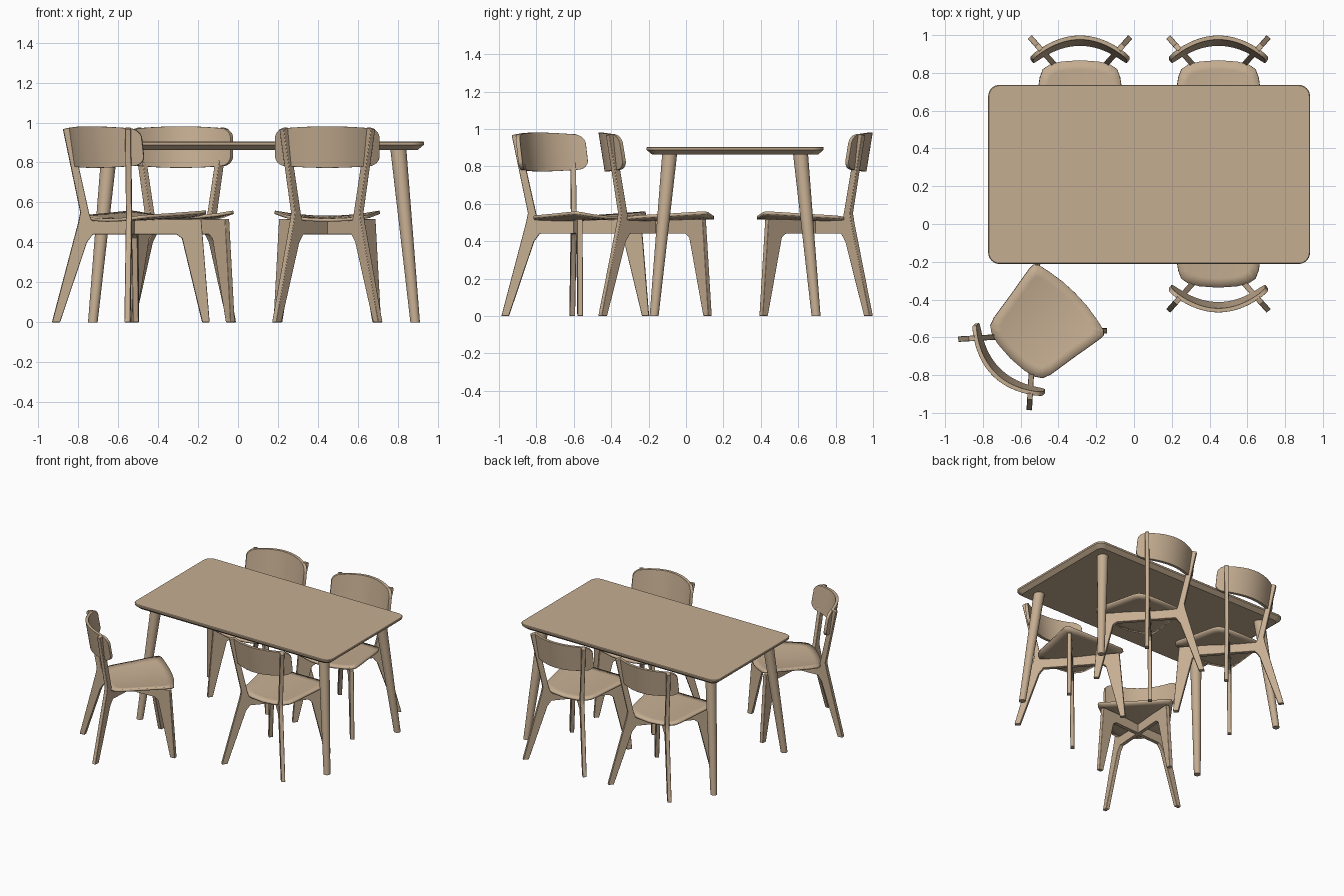
import bpy, bmesh, math
from mathutils import Matrix, Vector

if "Cube" in bpy.data.objects:
    bpy.data.objects.remove(bpy.data.objects["Cube"])

wood = bpy.data.materials.new("light wood")
wood.diffuse_color = (0.56, 0.42, 0.285, 1)
wood.use_nodes = True
wood.node_tree.nodes["Principled BSDF"].inputs["Base Color"].default_value = wood.diffuse_color


def make_mesh(name, verts, faces):
    bm = bmesh.new()
    vs = [bm.verts.new(v) for v in verts]
    for f in faces:
        bm.faces.new([vs[i] for i in f])
    bmesh.ops.recalc_face_normals(bm, faces=bm.faces)
    me = bpy.data.meshes.new(name)
    bm.to_mesh(me)
    bm.free()
    me.materials.append(wood)
    return me


def place(name, me, matrix=Matrix(), bevel=0):
    ob = bpy.data.objects.new(name, me)
    bpy.context.collection.objects.link(ob)
    ob.matrix_world = matrix
    if bevel:
        b = ob.modifiers.new("soft edges", 'BEVEL')
        b.width, b.segments, b.limit_method = bevel, 2, 'ANGLE'
        b.angle_limit = math.radians(35)
    bpy.ops.object.select_all(action='DESELECT')
    ob.select_set(True)
    bpy.context.view_layer.objects.active = ob
    bpy.ops.object.shade_smooth_by_angle(angle=math.radians(30))
    return ob


def loft(name, rings):
    """Skin a list of equal closed rings and cap both ends."""
    n = len(rings[0])
    verts = [p for r in rings for p in r]
    faces = [(k * n + i, k * n + (i + 1) % n, (k + 1) * n + (i + 1) % n, (k + 1) * n + i)
             for k in range(len(rings) - 1) for i in range(n)]
    faces += [list(range(n)), list(range((len(rings) - 1) * n, len(rings) * n))]
    return make_mesh(name, verts, faces)


# ---- table top: rounded rectangle with undercut edge
CX, CY = 0.08, 0.2625


def rounded_rect(hx, hy, r, z, seg=8):
    pts = []
    for q, (sx, sy) in enumerate([(1, 1), (-1, 1), (-1, -1), (1, -1)]):
        for i in range(seg + 1):
            a = (q + i / seg) * math.pi / 2
            pts.append((CX + sx * (hx - r) + r * math.cos(a),
                        CY + sy * (hy - r) + r * math.sin(a), z))
    return pts


place("table_top", loft("table_top", [
    rounded_rect(0.82, 0.443, 0.04, 0.863),
    rounded_rect(0.85, 0.473, 0.06, 0.888),
    rounded_rect(0.852, 0.474, 0.06, 0.900),
    rounded_rect(0.848, 0.470, 0.057, 0.904)]))

# ---- table legs: splayed, tapered and round
for sx in (-1, 1):
    for sy in (-1, 1):
        rings = []
        for ox, oy, r, z in ((0.807, 0.433, 0.024, 0), (0.723, 0.350, 0.040, 0.866)):
            rings.append([(CX + sx * ox + r * math.cos(i * math.pi / 12),
                           CY + sy * oy + r * math.sin(i * math.pi / 12), z)
                          for i in range(24)])
        place("table_leg", loft("table_leg", rings))

# ---- chair frame: a flat board with rear leg, rail and front leg on the diagonal
profile = [(-.40, 0), (-.36, 0), (-.225, .40), (-.195, .44), (.225, .44), (.252, .42),
           (.353, 0), (.39, 0), (.348, .518), (-.205, .512), (-.215, .55),
           (-.31, .975), (-.345, .967), (-.258, .55), (-.268, .50)]
HALF_ANGLE = math.radians(41.75)


def frame_mesh(side):
    d = Vector((side * math.sin(HALF_ANGLE), math.cos(HALF_ANGLE), 0))
    n = Vector((d.y, -d.x, 0)) * 0.0145
    return loft("diagonal_frame", [[u * d + s * n + Vector((0, 0, z)) for u, z in profile]
                                   for s in (-1, 1)])


# ---- seat: dished panel, rings shrinking to the middle
half = [(0, -.175), (.10, -.168), (.16, -.152), (.195, -.128), (.211, -.085), (.224, 0),
        (.236, .08), (.25, .16), (.262, .235), (.262, .262), (.243, .280), (.18, .294),
        (.09, .308), (0, .312)]
outline = half + [(-x, y) for x, y in half[-2:0:-1]]


def seat_mesh():
    n, mid, verts, faces = len(outline), 0.07, [], []
    scales = (1, .8, .6, .4, .2)

    def point(x, y):
        return (x, y, 0.524 + 0.4 * x * x + 0.03 * y)
    for s in scales:
        verts += [point(x * s, mid + (y - mid) * s) for x, y in outline]
    verts.append(point(0, mid))
    for k in range(len(scales) - 1):
        faces += [(k * n + i, k * n + (i + 1) % n, (k + 1) * n + (i + 1) % n, (k + 1) * n + i)
                  for i in range(n)]
    last = (len(scales) - 1) * n
    faces += [(last + i, last + (i + 1) % n, len(verts) - 1) for i in range(n)]
    me = make_mesh("seat", verts, faces)
    if me.polygons[0].normal.z < 0:
        me.flip_normals()
    return me


# ---- backrest: bent, leaning panel with rounded corners
def backrest_mesh():
    w, r, N, T = 0.262, 0.045, 40, 0.022
    rings = []
    for i in range(N + 1):
        x = -w * math.cos(math.pi * i / N)          # closer columns at the ends
        h = 0.104 - 0.014 * (x / w) ** 2
        e = max(0, abs(x) - (w - r))
        h -= r - math.sqrt(max(0, r * r - e * e))
        slope = 2 * 0.105 * x / w ** 2
        nrm = Vector((-slope, 1, 0)).normalized() * T
        ring = []
        for t, sz in ((0, -1), (0, 1), (1, 1), (1, -1)):
            z = 0.877 + sz * h
            y = -0.306 + 0.105 * (x / w) ** 2 + (0.98 - z) * 0.16
            ring.append(Vector((x, y, z)) + nrm * t)
        rings.append(ring)
    return loft("backrest", rings)


frames = [frame_mesh(-1), frame_mesh(1)]
seat, backrest = seat_mesh(), backrest_mesh()

# ---- four chairs: x, y, turn
for x, y, turn in ((0.447, -0.162, 0), (0.447, 0.692, 180), (-0.286, 0.692, 180),
                   (-0.532, -0.587, -45)):
    m = Matrix.Translation((x, y, 0)) @ Matrix.Rotation(math.radians(turn), 4, 'Z')
    for f in frames:
        place("chair_diagonal_frame", f, m, 0.003)
    place("chair_backrest", backrest, m, 0.003)
    ob = place("chair_seat", seat, m)
    sol = ob.modifiers.new("thickness", 'SOLIDIFY')
    sol.thickness, sol.offset = 0.016, -1
